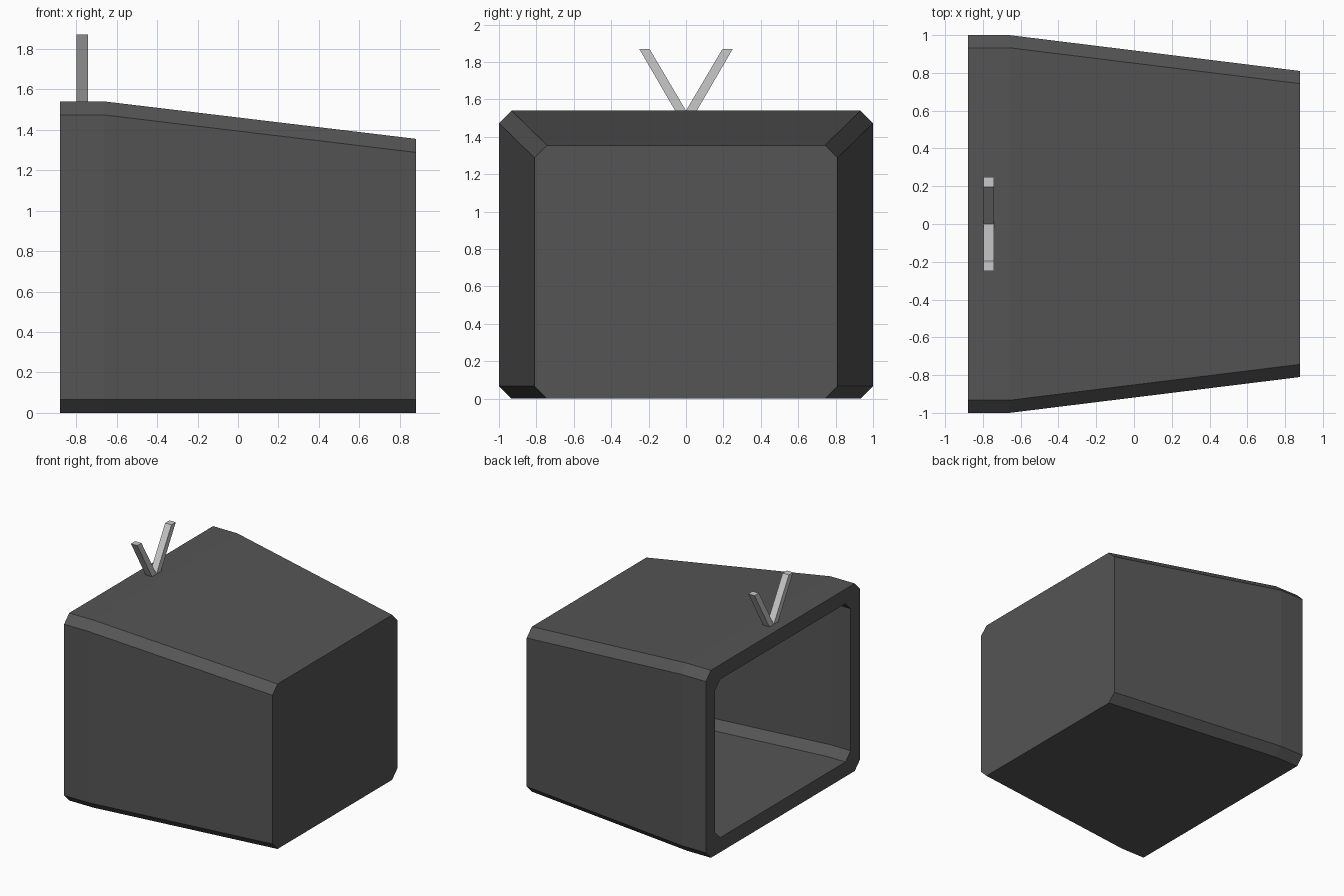
import bpy, bmesh

if "Cube" in bpy.data.objects:
    bpy.data.objects.remove(bpy.data.objects["Cube"])


def material(name, value):
    m = bpy.data.materials.new(name)
    m.diffuse_color = (value, value, value, 1)
    m.use_nodes = True
    m.node_tree.nodes["Principled BSDF"].inputs["Base Color"].default_value = m.diffuse_color
    return m


def make_object(name, bm, mat):
    bmesh.ops.recalc_face_normals(bm, faces=bm.faces)
    mesh = bpy.data.meshes.new(name)
    bm.to_mesh(mesh)
    bm.free()
    mesh.materials.append(mat)
    obj = bpy.data.objects.new(name, mesh)
    bpy.context.collection.objects.link(obj)
    return obj


def loft(name, rings, mat):
    """Skin a list of equal-length point rings and cap both ends."""
    bm = bmesh.new()
    loops = [[bm.verts.new(p) for p in ring] for ring in rings]
    n = len(loops[0])
    for a, b in zip(loops, loops[1:]):
        for i in range(n):
            j = (i + 1) % n
            bm.faces.new((a[i], a[j], b[j], b[i]))
    bm.faces.new(loops[0])
    bm.faces.new(loops[-1])
    return make_object(name, bm, mat)


def octagon(x, half, low, high, c):
    """Chamfered rectangle across the cabinet at depth x."""
    right = [(half - c, low), (half, low + c), (half, high - c), (half - c, high)]
    left = [(-y, z) for y, z in reversed(right)]
    return [(x, y, z) for y, z in right + left]


dark = material("dark_grey", 0.09)
light = material("light_grey", 0.58)

# Hollow cabinet: outside from back to open side, then inside to the back wall
loft("cabinet", [
    octagon(0.88, 0.81, 0.0, 1.355, 0.067),
    octagon(-0.66, 1.0, 0.0, 1.54, 0.067),
    octagon(-0.88, 1.0, 0.0, 1.54, 0.067),
    octagon(-0.88, 0.88, 0.12, 1.42, 0.067),
    octagon(-0.70, 0.88, 0.12, 1.42, 0.067),
    octagon(0.76, 0.705, 0.12, 1.25, 0.067),
], dark)

# Two slanted aerial rods, mirrored across y = 0
for name, s in (("aerial_left", 1), ("aerial_right", -1)):
    profile = [(0.0, 1.54), (0.058, 1.54), (0.25, 1.87), (0.195, 1.87)]
    loft(name, [[(x, s * y, z) for y, z in profile] for x in (-0.798, -0.741)], light)
